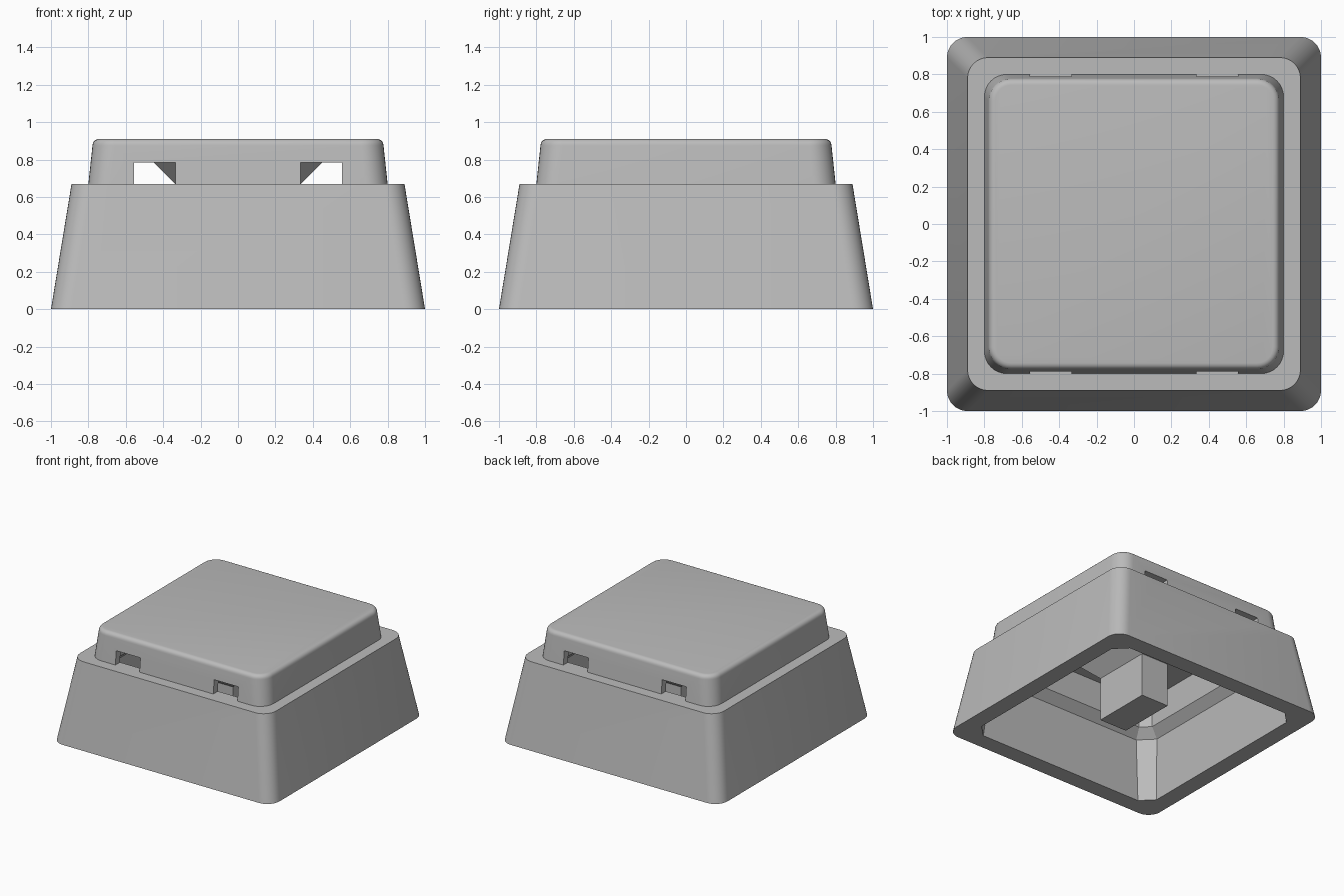
import bpy, bmesh
from math import cos, sin, pi, radians

if "Cube" in bpy.data.objects:
    bpy.data.objects.remove(bpy.data.objects["Cube"])

grey = bpy.data.materials.new("plain grey")
grey.use_nodes = True
grey.diffuse_color = (0.5, 0.5, 0.5, 1)
grey.node_tree.nodes["Principled BSDF"].inputs["Base Color"].default_value = (0.5, 0.5, 0.5, 1)

SEGMENTS = 8


def square_ring(half, corner, z, rounded=True):
    """Square outline with rounded or straight-cut corners."""
    points = []
    for quarter in range(4):
        for i in range(SEGMENTS + 1):
            t = i / SEGMENTS
            if rounded:
                u, v = cos(t * pi / 2), sin(t * pi / 2)
            else:
                u, v = 1 - t, t
            x, y = half - corner + corner * u, half - corner + corner * v
            for _ in range(quarter):
                x, y = -y, x
            points.append((x, y, z))
    return points


def box_ring(hx, hy, z):
    return [(hx, hy, z), (-hx, hy, z), (-hx, -hy, z), (hx, -hy, z)]


def loft(name, rings):
    """Skin a stack of outlines and close both ends."""
    bm = bmesh.new()
    loops = [[bm.verts.new(p) for p in ring] for ring in rings]
    for low, high in zip(loops, loops[1:]):
        n = len(low)
        for i in range(n):
            j = (i + 1) % n
            bm.faces.new((low[i], low[j], high[j], high[i]))
    bm.faces.new(loops[0][::-1])
    bm.faces.new(loops[-1])
    bmesh.ops.recalc_face_normals(bm, faces=bm.faces)
    mesh = bpy.data.meshes.new(name)
    bm.to_mesh(mesh)
    bm.free()
    obj = bpy.data.objects.new(name, mesh)
    bpy.context.collection.objects.link(obj)
    mesh.materials.append(grey)
    return obj


def activate(obj):
    bpy.ops.object.select_all(action='DESELECT')
    obj.select_set(True)
    bpy.context.view_layer.objects.active = obj


# Hollow shell: cavity from its ceiling down, then skirt, ledge and cap outside
CEILING = 0.787
cavity = [square_ring(a, c, z, False) for a, c, z in (
    (0.73, 0.07, CEILING), (0.75, 0.07, 0.56), (0.82, 0.11, 0.49), (0.86, 0.10, 0))]
outside = [square_ring(a, r, z) for a, r, z in (
    (1, 0.11, 0), (0.89, 0.11, 0.67), (0.80, 0.12, 0.67))]
FILLET = 0.035
for i in range(6):
    angle = i / 5 * pi / 2
    inset = FILLET * (1 - cos(angle))
    outside.append(square_ring(0.778 - inset, 0.12 - inset, 0.875 + FILLET * sin(angle)))
shell = loft("keycap_shell", cavity + outside)

# Latch windows through the front and back walls of the cap
for side in (-1, 1):
    for end in (-1, 1):
        cutter = loft("window_cutter", [box_ring(0.11, 0.12, z) for z in (0.67, 0.783)])
        cutter.location = (side * 0.445, end * 0.79, 0)
        cutter.hide_render = True
        cut = shell.modifiers.new("window", 'BOOLEAN')
        cut.operation, cut.solver, cut.object = 'DIFFERENCE', 'EXACT', cutter
        activate(shell)
        bpy.ops.object.modifier_apply(modifier=cut.name)
        bpy.data.objects.remove(cutter)
activate(shell)
bpy.ops.object.shade_smooth_by_angle(angle=radians(30))

# Central post flaring out at 45 degrees to meet the ceiling
FLARE = 0.46
spread = CEILING - FLARE
loft("stem", [box_ring(0.125, 0.245, 0.10), box_ring(0.125, 0.245, FLARE),
              box_ring(0.125 + spread, 0.245 + spread, CEILING)])
